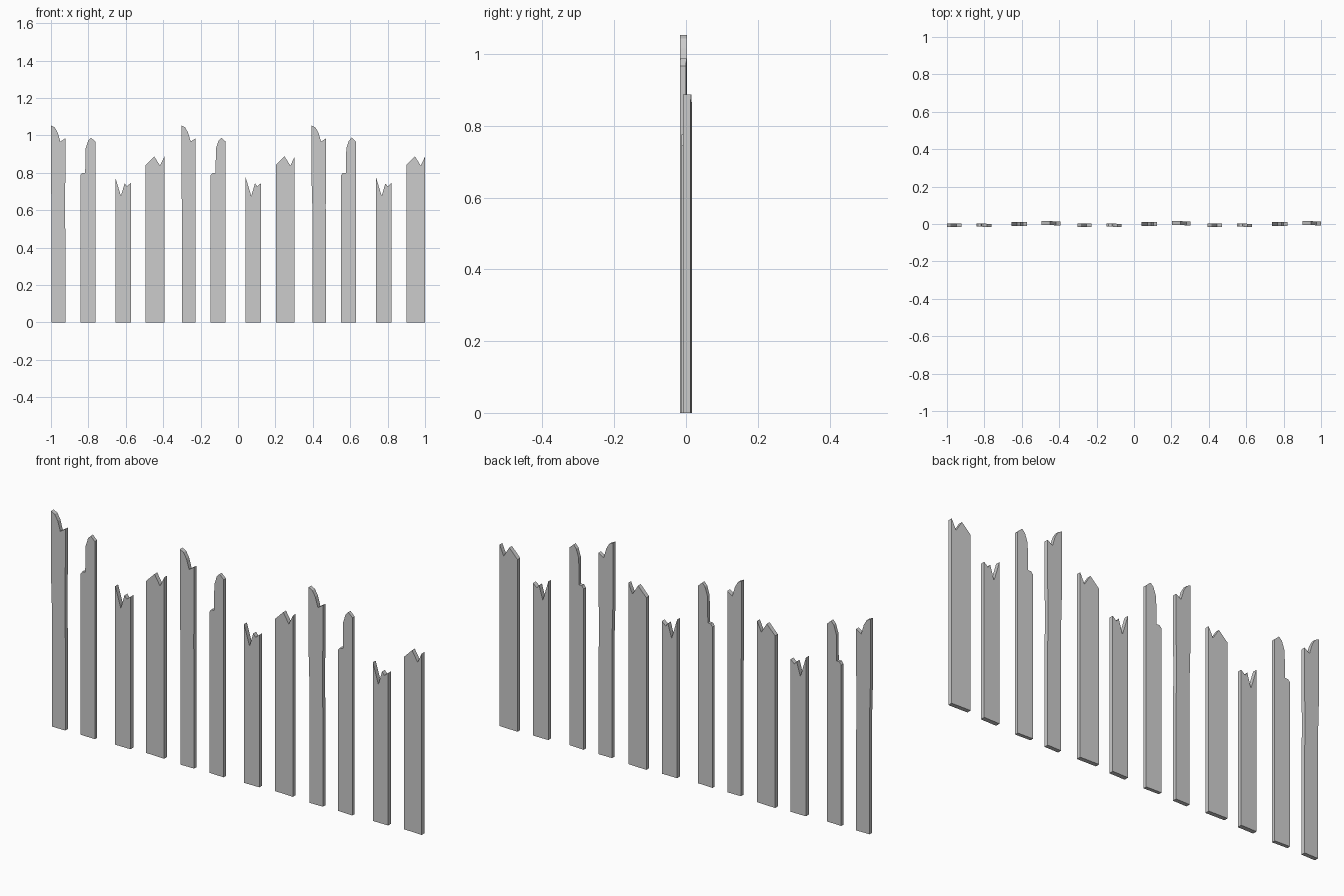
import bpy, bmesh

if "Cube" in bpy.data.objects:
    bpy.data.objects.remove(bpy.data.objects["Cube"])

SPACING = 0.697   # the group of four planks repeats three times
REPEATS = 3

# name: left x, front y, back y, y skew across the width, outline (x, z)
PLANKS = {
    "slanted_plank": (-1.0, -0.017, 0.003, 0.0, [
        (0.004, 0), (0.077, 0), (0.077, 0.45), (0.075, 0.62), (0.077, 0.8),
        (0.077, 0.985), (0.05, 0.967), (0.036, 1.015), (0.02, 1.043),
        (0, 1.053), (0, 0.74), (0.004, 0.6)]),
    "stepped_plank": (-0.843, -0.013, 0.004, -0.004, [
        (0, 0), (0.08, 0), (0.08, 0.967), (0.057, 0.988), (0.042, 0.972),
        (0.028, 0.93), (0.026, 0.8), (0.01, 0.8), (0, 0.787)]),
    "notched_plank": (-0.656, -0.012, 0.010, 0.0, [
        (0, 0), (0.083, 0), (0.083, 0.746), (0.062, 0.728), (0.05, 0.744),
        (0.03, 0.676), (0, 0.776)]),
    "wide_plank": (-0.494, -0.004, 0.017, -0.004, [
        (0, 0), (0.1, 0), (0.1, 0.887), (0.077, 0.838), (0.046, 0.888),
        (0, 0.842)]),
}


def make_plank(name, x0, front, back, skew, outline):
    """Extrude a front outline into a solid board."""
    bm = bmesh.new()
    width = max(p[0] for p in outline)
    verts = [bm.verts.new((x0 + x, front + skew * x / width, z))
             for x, z in outline]
    face = bm.faces.new(verts)
    ext = bmesh.ops.extrude_face_region(bm, geom=[face])
    moved = [v for v in ext["geom"] if isinstance(v, bmesh.types.BMVert)]
    bmesh.ops.translate(bm, verts=moved, vec=(0, back - front, 0))
    bmesh.ops.recalc_face_normals(bm, faces=bm.faces)
    mesh = bpy.data.meshes.new(name)
    bm.to_mesh(mesh)
    bm.free()
    bpy.context.collection.objects.link(bpy.data.objects.new(name, mesh))


# fence row
for i in range(REPEATS):
    for name, (x, front, back, skew, outline) in PLANKS.items():
        make_plank(f"{name}_{i + 1}", x + i * SPACING, front, back, skew, outline)
